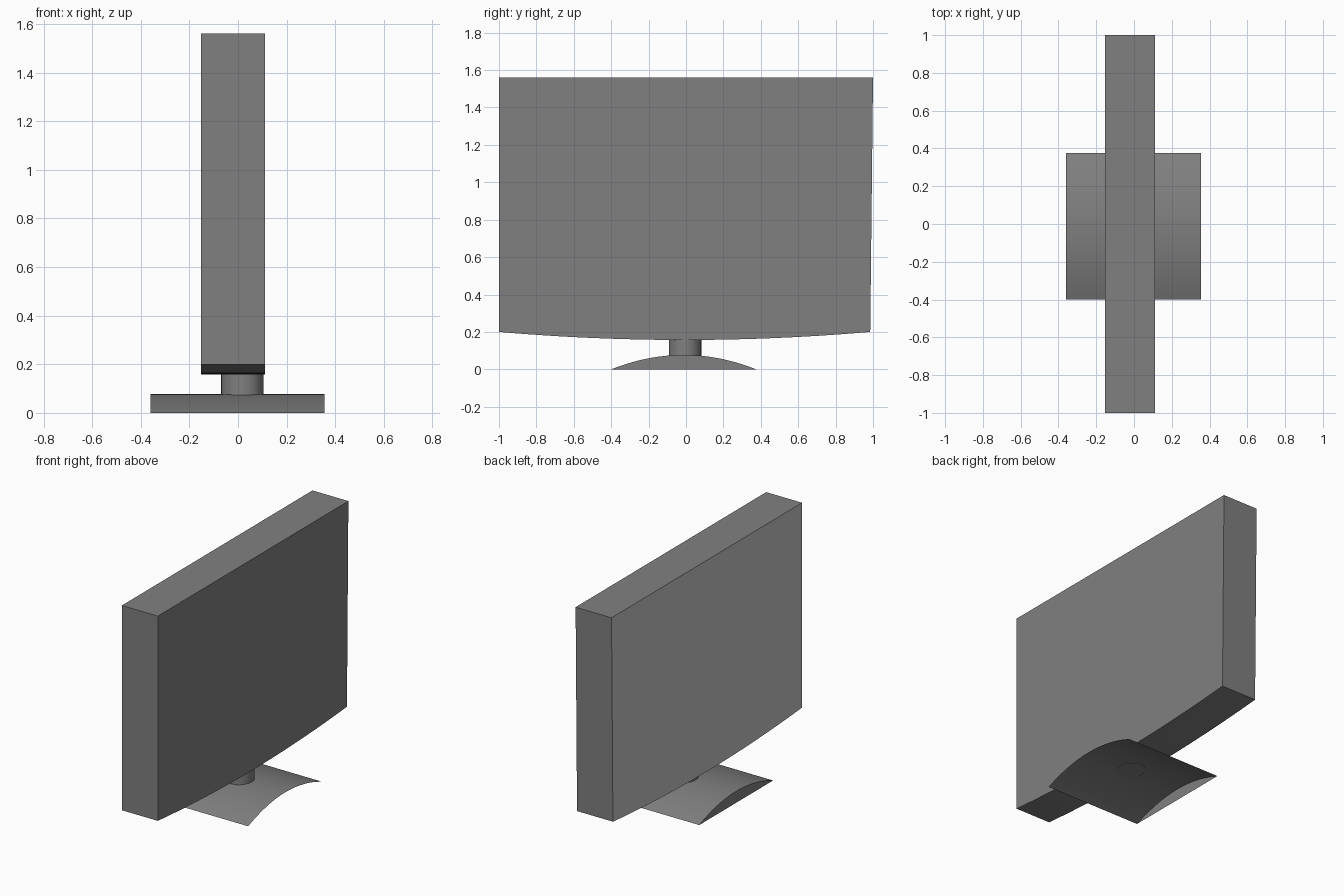
import bpy, bmesh

cube = bpy.data.objects.get("Cube")
if cube:
    bpy.data.objects.remove(cube, do_unlink=True)


def make_material(name, value):
    mat = bpy.data.materials.new(name)
    mat.use_nodes = True
    colour = (value, value, value, 1)
    mat.diffuse_color = colour
    mat.node_tree.nodes["Principled BSDF"].inputs["Base Color"].default_value = colour
    return mat


housing_grey = make_material("housing grey", 0.216)
screen_grey = make_material("screen light grey", 0.55)


def arc(y0, y1, z_end, rise, steps=24):
    """Shallow bow in the YZ plane from y0 to y1."""
    points = []
    for i in range(steps + 1):
        t = i / steps
        points.append((y0 + (y1 - y0) * t, z_end + rise * 4 * t * (1 - t)))
    return points


def extrude_x(name, profile, x0, x1, closed, caps, materials):
    """Sweep a YZ profile along x, with optional end caps."""
    bm = bmesh.new()
    rows = [[bm.verts.new((x, y, z)) for y, z in profile] for x in (x0, x1)]
    count = len(profile)
    for i in range(count if closed else count - 1):
        j = (i + 1) % count
        bm.faces.new((rows[0][i], rows[1][i], rows[1][j], rows[0][j]))
    for side in caps:
        bm.faces.new(rows[side])
    bmesh.ops.recalc_face_normals(bm, faces=bm.faces)
    return finish(name, bm, materials)


def finish(name, bm, materials):
    mesh = bpy.data.meshes.new(name)
    bm.to_mesh(mesh)
    bm.free()
    obj = bpy.data.objects.new(name, mesh)
    bpy.context.collection.objects.link(obj)
    for mat in materials:
        mesh.materials.append(mat)
    bpy.ops.object.select_all(action="DESELECT")
    obj.select_set(True)
    bpy.context.view_layer.objects.active = obj
    bpy.ops.object.shade_smooth_by_angle()
    return obj


# Display housing with bowed underside; the -x face is the screen
outline = arc(-1, 0.985, 0.2, -0.043) + [(1, 1.56), (-1, 1.56)]
display = extrude_x("display_housing", outline, -0.153, 0.111, True, (0, 1),
                    [housing_grey, screen_grey])
for face in display.data.polygons:
    if face.normal.x < -0.9:
        face.material_index = 1

# Arched foot: a thin shell, open below and at +x
foot = extrude_x("stand_foot", arc(-0.4, 0.375, 0, 0.077), -0.36, 0.355,
                 False, (0,), [housing_grey])
# Outward normals for the open shell
bm = bmesh.new()
bm.from_mesh(foot.data)
if sum(f.normal.z for f in bm.faces) < 0:
    bmesh.ops.reverse_faces(bm, faces=bm.faces)
bm.to_mesh(foot.data)
bm.free()

# Round neck between foot and display
bm = bmesh.new()
bmesh.ops.create_cone(bm, cap_ends=True, segments=32, radius1=0.087,
                      radius2=0.087, depth=0.1)
bmesh.ops.translate(bm, verts=bm.verts, vec=(0.018, -0.005, 0.122))
finish("stand_neck", bm, [housing_grey])
